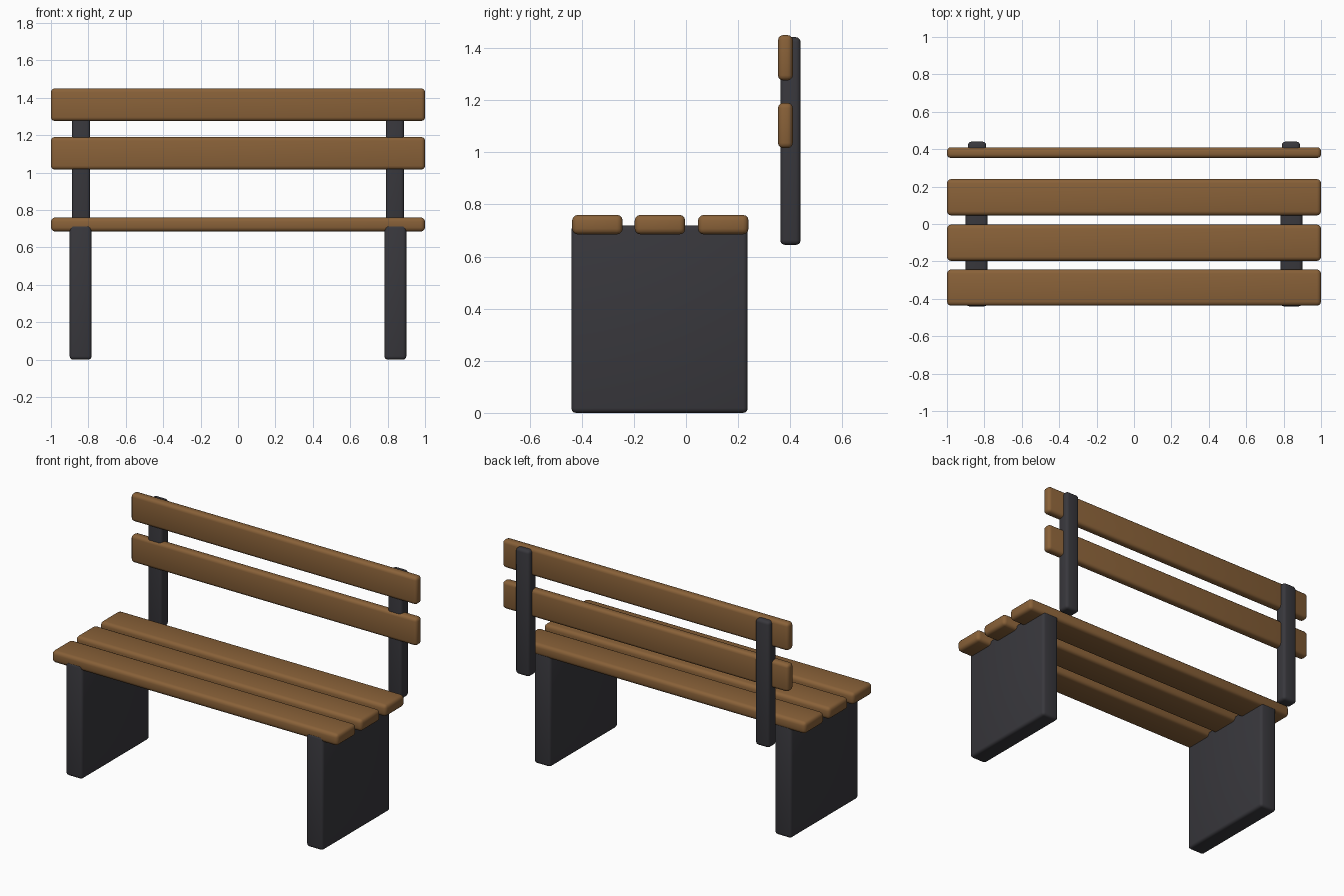
import bpy
import math

cube = bpy.data.objects.get("Cube")
if cube:
    bpy.data.objects.remove(cube, do_unlink=True)


def material(name, rgb):
    mat = bpy.data.materials.new(name)
    mat.use_nodes = True
    color = (*rgb, 1)
    mat.diffuse_color = color
    mat.node_tree.nodes["Principled BSDF"].inputs["Base Color"].default_value = color
    return mat


wood = material("brown wood", (0.25, 0.12, 0.04))
metal = material("dark grey", (0.04, 0.039, 0.046))


def rounded_box(name, x, y, z, mat, bevel):
    """Box spanning the (low, high) range on each axis, with rounded edges."""
    spans = (x, y, z)
    bpy.ops.mesh.primitive_cube_add(size=1, location=[(a + b) / 2 for a, b in spans])
    obj = bpy.context.object
    obj.name = name
    obj.scale = [b - a for a, b in spans]
    bpy.ops.object.transform_apply(location=False, rotation=False, scale=True)
    obj.data.materials.append(mat)
    mod = obj.modifiers.new("rounded edges", "BEVEL")
    mod.width = bevel
    mod.segments = 3
    bpy.ops.object.modifier_apply(modifier=mod.name)
    bpy.ops.object.shade_smooth_by_angle(angle=math.radians(35))
    return obj


# Seat slats, front to back
for name, y in (("front", -0.34), ("middle", -0.10), ("rear", 0.143)):
    rounded_box(f"seat_slat_{name}", (-1, 1), (y - 0.097, y + 0.097),
                (0.685, 0.76), wood, 0.022)

# Backrest slats
for name, z in (("lower", 1.103), ("upper", 1.363)):
    rounded_box(f"back_slat_{name}", (-1, 1), (0.353, 0.41),
                (z - 0.087, z + 0.087), wood, 0.02)

# Panel legs and backrest posts on both sides
for side, s in (("left", 1), ("right", -1)):
    rounded_box(f"leg_{side}", sorted((s * 0.783, s * 0.9)), (-0.44, 0.237),
                (0, 0.72), metal, 0.018)
    rounded_box(f"back_post_{side}", sorted((s * 0.79, s * 0.888)), (0.362, 0.44),
                (0.645, 1.442), metal, 0.018)
